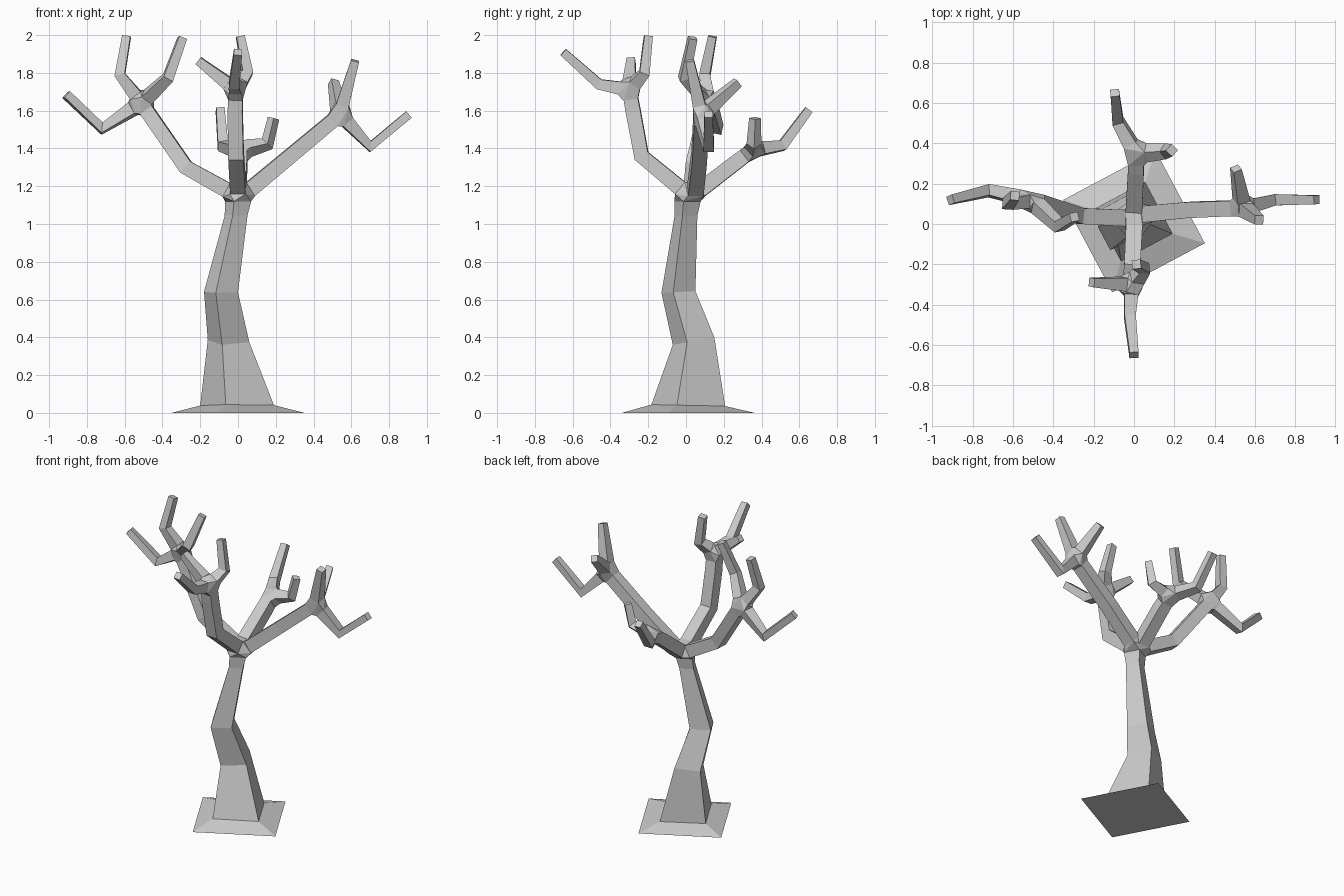
import bpy, bmesh, math
from mathutils import Vector as V

if "Cube" in bpy.data.objects:
    bpy.data.objects.remove(bpy.data.objects["Cube"])

bm = bmesh.new()
UP = V((0, 0, 1))


def bridge(a, b):
    for i in range(len(a)):
        j = (i + 1) % len(a)
        bm.faces.new((a[i], a[j], b[j], b[i]))


def square(c, t, side, h):
    n = t.cross(side)
    return [bm.verts.new(c + h * (a * side + b * n))
            for a, b in ((1, 1), (-1, 1), (-1, -1), (1, -1))]


def sweep(pts, h0, h1, t, side):
    """Square tube along pts; carries the frame (t, side) along the path."""
    rings, last = [], len(pts) - 1
    for i, p in enumerate(pts):
        d = V((0, 0, 0))
        if i > 0:
            d += (p - pts[i - 1]).normalized()
        if i < last:
            d += (pts[i + 1] - p).normalized()
        d.normalize()
        side = t.rotation_difference(d) @ side
        t = d
        rings.append(square(p, t, side, h0 + (h1 - h0) * i / last))
    for a, b in zip(rings, rings[1:]):
        bridge(a, b)
    return rings, t, side


def joint(rings):
    """Faceted knot joining open tube ends."""
    verts = [v for r in rings for v in r]
    bmesh.ops.convex_hull(bm, input=verts, use_existing_faces=False)
    sets = [set(r) for r in rings]
    caps = [f for f in bm.faces if any(set(f.verts) <= s for s in sets)]
    bmesh.ops.delete(bm, geom=caps, context='FACES_ONLY')


# branches: path, knot, then twigs
branches = [
    # right
    ([(.06, .05, 1.18), (.27, .07, 1.355)], (.54, .08, 1.58),
     [[(.70, .12, 1.41), (.905, .12, 1.58)],
      [(.62, .02, 1.865)],
      [(.505, .275, 1.75)]]),
    # left
    ([(-.06, .03, 1.18), (-.275, .04, 1.30)], (-.51, .12, 1.64),
     [[(-.72, .165, 1.505), (-.91, .12, 1.685)],
      [(-.625, .10, 1.79), (-.59, .14, 1.993)],
      [(-.37, -.01, 1.775), (-.295, .035, 1.985)]]),
    # front
    ([(0, -.03, 1.19), (-.01, -.235, 1.36), (-.015, -.28, 1.60)], (-.01, -.30, 1.71),
     [[(-.02, -.46, 1.74), (0, -.65, 1.91)],
      [(-.21, -.29, 1.865)],
      [(.05, -.22, 1.80), (.012, -.20, 1.993)]]),
    # back
    ([(0, .075, 1.18), (.01, .27, 1.33)], (.01, .35, 1.39),
     [[(.155, .36, 1.425), (.188, .365, 1.56)],
      [(-.08, .51, 1.415), (-.095, .65, 1.605)]]),
]

fork = []
for path, hub, twigs in branches:
    pts, hub = [V(p) for p in path], V(hub)
    pts.append(hub - (hub - pts[-1]).normalized() * .05)
    t = (pts[1] - pts[0]).normalized()
    rings, t, side = sweep(pts, .041, .038, t, UP.cross(t).normalized())
    fork.append(rings[0])
    knot = [rings[-1]]
    for twig in twigs:
        tp = [V(p) for p in twig]
        tp.insert(0, hub + (tp[0] - hub).normalized() * .055)
        r, _, _ = sweep(tp, .034, .022, t, side)
        bm.faces.new(r[-1])
        knot.append(r[0])
    joint(knot)

# trunk with root skirt: centre x, y, z, radius, tilt
trunk = []
for x, y, z, r, k in ((0, .012, 0, .367, 0), (-.005, .012, .04, .204, -.02),
                      (-.05, .04, .38, .115, .18), (-.09, -.04, .64, .094, .05),
                      (-.01, 0, 1.045, .063, 0), (0, .008, 1.12, .073, 0)):
    ring = []
    for i in range(4):
        a = math.radians(-17 + 90 * i)
        dx, dy = r * math.cos(a), r * math.sin(a)
        ring.append(bm.verts.new((x + dx, y + dy, z + k * dy)))
    trunk.append(ring)
for a, b in zip(trunk, trunk[1:]):
    bridge(a, b)
bm.faces.new(trunk[0])
joint(fork + [trunk[-1]])

bmesh.ops.recalc_face_normals(bm, faces=bm.faces)
mesh = bpy.data.meshes.new("bare_tree")
bm.to_mesh(mesh)
bm.free()
bpy.context.collection.objects.link(bpy.data.objects.new("bare_tree", mesh))
